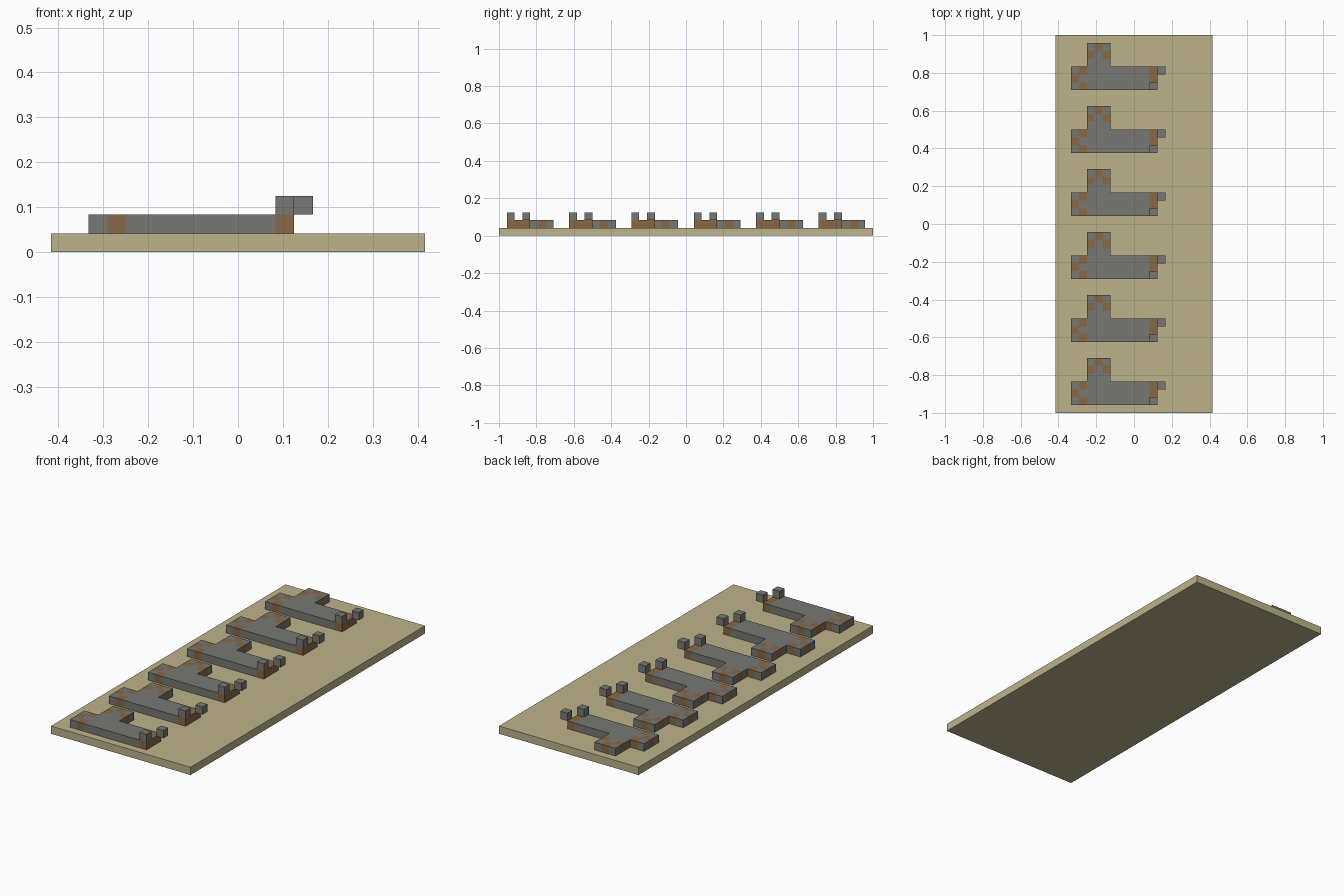
import bpy, bmesh
from math import floor

cube = bpy.data.objects.get("Cube")
if cube:
    bpy.data.objects.remove(cube, do_unlink=True)

U = 1 / 24  # one block


def material(name, rgb):
    m = bpy.data.materials.new(name)
    m.use_nodes = True
    m.diffuse_color = (*rgb, 1)
    m.node_tree.nodes["Principled BSDF"].inputs["Base Color"].default_value = (*rgb, 1)
    return m


tan = material("tan", (0.51, 0.45, 0.26))
grey = material("grey", (0.185, 0.185, 0.17))
brown = material("brown", (0.25, 0.135, 0.06))


def add_object(name, bm, mats, location=(0, 0, 0)):
    bmesh.ops.recalc_face_normals(bm, faces=bm.faces)
    mesh = bpy.data.meshes.new(name)
    bm.to_mesh(mesh)
    bm.free()
    for m in mats:
        mesh.materials.append(m)
    ob = bpy.data.objects.new(name, mesh)
    ob.location = location
    bpy.context.collection.objects.link(ob)
    return ob


def box(name, corner, size, mat):
    bm = bmesh.new()
    bmesh.ops.create_cube(bm, size=1)
    for v in bm.verts:
        v.co = [(c + (p + 0.5) * s) * U for p, c, s in zip(v.co, corner, size)]
    return add_object(name, bm, [mat])


# Cells of the flat piece: a long bar with a square stub behind it
bar = [(x, y) for x in range(-8, 3) for y in range(3)]
stub = [(x, y) for x in range(-6, -3) for y in range(3, 6)]
# Brown cells: a spot triple on the bar end and on the stub, and the far end row
spots = {(-8, 1), (-7, 0), (-7, 2), (-5, 5), (-6, 4), (-4, 4)}
spots |= {(2, y) for y in range(3)}


def piece_mesh():
    bm = bmesh.new()
    for x, y in bar + stub:
        bm.faces.new([bm.verts.new(((x + i) * U, (y + j) * U, 0))
                      for i, j in ((0, 0), (1, 0), (1, 1), (0, 1))])
    bmesh.ops.remove_doubles(bm, verts=bm.verts, dist=U / 10)
    base = bm.faces[:]
    top = bmesh.ops.extrude_face_region(bm, geom=base, use_keep_orig=True)
    verts = [g for g in top["geom"] if isinstance(g, bmesh.types.BMVert)]
    bmesh.ops.translate(bm, verts=verts, vec=(0, 0, U))
    bmesh.ops.recalc_face_normals(bm, faces=bm.faces)
    # Each face takes the colour of the cell just behind it
    for f in bm.faces:
        p = (f.calc_center_median() - f.normal * U * 0.2) / U
        f.material_index = int((floor(p.x), floor(p.y)) in spots)
    return bm


# Base board
box("base_board", (-10, -24, 0), (20, 48, 1), tan)

# Six identical pieces in a row, each with two raised blocks
for i in range(6):
    y = -23 + 8 * i
    add_object(f"flat_piece_{i + 1}", piece_mesh(), [grey, brown], (0, y * U, U))
    box(f"front_block_{i + 1}", (2, y, 2), (1, 1, 1), grey)
    box(f"side_block_{i + 1}", (3, y + 2, 2), (1, 1, 1), grey)
